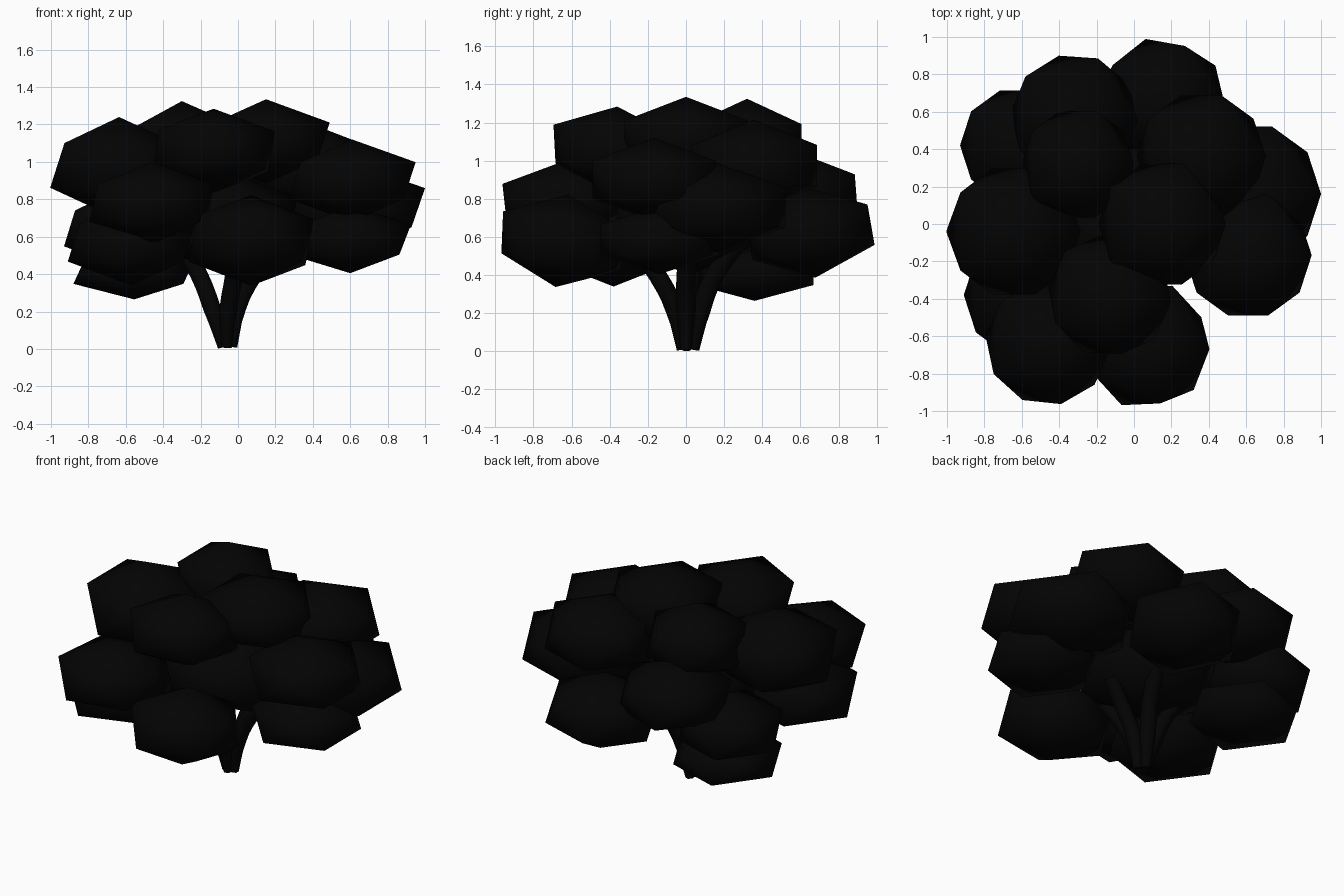
import bpy, math
from mathutils import Euler, Matrix

if "Cube" in bpy.data.objects:
    bpy.data.objects.remove(bpy.data.objects["Cube"])

dark = bpy.data.materials.new("dark")
dark.diffuse_color = (0.001, 0.001, 0.001, 1)
dark.use_nodes = True
dark.node_tree.nodes["Principled BSDF"].inputs["Base Color"].default_value = dark.diffuse_color


# Foliage clump: squashed twenty-faced ball, smooth shaded (r = ring radius, h = half height)
def clump(name, x, y, z, r=0.33, h=0.24, lean_x=0, lean_y=0, spin=0):
    bpy.ops.mesh.primitive_ico_sphere_add(subdivisions=1, radius=1)
    ob = bpy.context.object
    ob.name = name
    s = r / 0.894
    tilt = Euler((math.radians(-lean_y), math.radians(lean_x), 0)).to_matrix().to_4x4()
    turn = Matrix.Rotation(math.radians(spin), 4, 'Z')
    ob.data.transform(Matrix.Translation((x, y, z)) @ tilt @ turn
                      @ Matrix.Diagonal((s, s, h, 1)))
    ob.data.materials.append(dark)
    bpy.ops.object.shade_smooth()


# Crown
clump("crown_right", 0.15, 0.00, 1.11, 0.34, 0.225)
clump("crown_left", -0.30, 0.32, 1.085, 0.30, 0.24)
clump("crown_front", -0.13, -0.38, 1.06, 0.33, 0.225, 0, 5, -8)

# Upper tier
clump("upper_right_back", 0.36, 0.36, 0.975, 0.345, 0.24)
clump("upper_left", -0.645, -0.04, 0.97, 0.355, 0.27, 2, 0)
clump("upper_right", 0.61, -0.167, 0.90, 0.34, 0.22)
clump("upper_back", -0.32, 0.57, 0.83, 0.34, 0.22, 0, 0, -4)
clump("upper_front", -0.46, -0.635, 0.78, 0.335, 0.22, 0, 0, -6)

# Lower tier
clump("lower_right_back", 0.62, 0.16, 0.755, 0.38, 0.235)
clump("lower_right", 0.60, -0.14, 0.585, 0.325, 0.18)
clump("lower_front", 0.07, -0.65, 0.58, 0.335, 0.245, 0, 8, -6)
clump("lower_left_front", -0.57, -0.38, 0.57, 0.34, 0.23)
clump("lower_left_back", -0.62, 0.42, 0.645, 0.31, 0.215)
clump("lowest_left_back", -0.555, 0.36, 0.415, 0.325, 0.15)
clump("lower_back", 0.15, 0.65, 0.625, 0.34, 0.24, 0, -7, -3)

# Heart of the foliage
clump("inner_foliage", -0.08, 0.02, 0.68, 0.40, 0.28)


# Curved branch that spreads from the base into the foliage
def branch(name, pts, r0=0.03, r1=0.05):
    cu = bpy.data.curves.new(name, 'CURVE')
    cu.dimensions = '3D'
    cu.bevel_depth = 1
    cu.bevel_resolution = 1
    cu.resolution_u = 3
    cu.use_fill_caps = True
    sp = cu.splines.new('BEZIER')
    sp.bezier_points.add(len(pts) - 1)
    for i, (bp, p) in enumerate(zip(sp.bezier_points, pts)):
        bp.co = p
        bp.handle_left_type = bp.handle_right_type = 'AUTO'
        bp.radius = r0 + (r1 - r0) * min(i, 1)
    cu.materials.append(dark)
    ob = bpy.data.objects.new(name, cu)
    bpy.context.collection.objects.link(ob)


branch("branch_left", [(-.08, 0, .01), (-.14, .01, .22), (-.21, .03, .40), (-.30, .05, .55)])
branch("branch_right", [(-.03, 0, .01), (.0, 0, .22), (.09, .0, .40), (.20, .02, .55)])
branch("branch_front", [(-.06, -.02, .01), (-.05, -.06, .22), (-.02, -.15, .40), (.0, -.28, .58)])
branch("branch_back", [(-.06, .04, .01), (-.04, .08, .22), (.0, .15, .40), (.05, .28, .58)])
